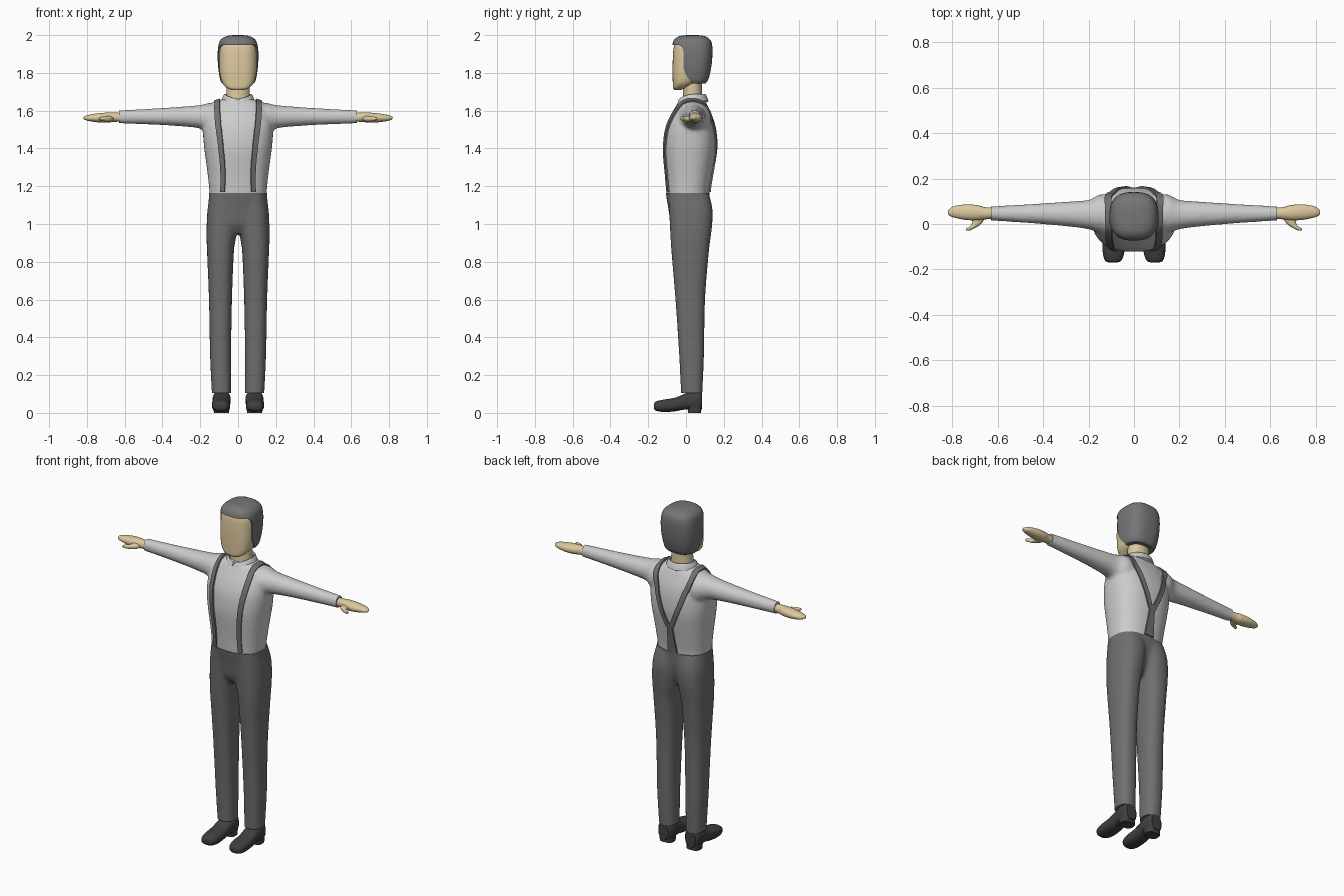
import bpy, bmesh, math
from mathutils import Vector
from mathutils.bvhtree import BVHTree

if "Cube" in bpy.data.objects:
    bpy.data.objects.remove(bpy.data.objects["Cube"])


def material(name, r, g, b):
    m = bpy.data.materials.new(name)
    m.diffuse_color = (r, g, b, 1)
    m.use_nodes = True
    m.node_tree.nodes["Principled BSDF"].inputs["Base Color"].default_value = m.diffuse_color
    return m


SKIN = material("skin", 0.72, 0.58, 0.34)
SHIRT = material("light_cloth", 0.62, 0.62, 0.62)
DARK = material("dark_cloth", 0.16, 0.16, 0.16)
HAIR = material("hair", 0.18, 0.18, 0.18)
SHOE = material("leather", 0.05, 0.05, 0.05)


def spline(pts, steps=5):
    """Catmull-Rom resampling of a list of equal-length tuples."""
    p = [Vector(a) for a in pts]
    p = [p[0] * 2 - p[1]] + p + [p[-1] * 2 - p[-2]]
    out = []
    for i in range(1, len(p) - 2):
        a, b, c, d = p[i - 1:i + 3]
        for k in range(steps):
            t = k / steps
            out.append((b * 2 + (c - a) * t + (a * 2 - b * 5 + c * 4 - d) * t * t
                        + (b * 3 - a - c * 3 + d) * t ** 3) * 0.5)
    return out + [p[-2]]


def loft(bm, axis, rings, e=2.3, sx=1, n=32, steps=5):
    """Closed skin through super-elliptic rings (t, a0, a1, b0, b1) along an axis."""
    loops = []
    for t, a0, a1, b0, b1 in spline(rings, steps):
        loop = []
        for k in range(n):
            th = 2 * math.pi * k / n
            c, s = math.cos(th), math.sin(th)
            a = (a0 + a1) / 2 + (a1 - a0) / 2 * math.copysign(abs(c) ** (2 / e), c)
            b = (b0 + b1) / 2 + (b1 - b0) / 2 * math.copysign(abs(s) ** (2 / e), s)
            x, y, z = {'x': (t, a, b), 'y': (a, t, b), 'z': (a, b, t)}[axis]
            loop.append(bm.verts.new((x * sx, y, z)))
        loops.append(loop)
    for p, q in zip(loops, loops[1:]):
        for k in range(n):
            bm.faces.new((p[k], p[(k + 1) % n], q[(k + 1) % n], q[k]))
    bm.faces.new(loops[0])
    bm.faces.new(loops[-1])


def sym(rings):
    """Rings (z, half width, y front, y back) centred on x = 0."""
    return [(z, -w, w, f, b) for z, w, f, b in rings]


def make(name, bm, mat, angle=40):
    bmesh.ops.recalc_face_normals(bm, faces=bm.faces[:])
    me = bpy.data.meshes.new(name)
    bm.to_mesh(me)
    bm.free()
    ob = bpy.data.objects.new(name, me)
    bpy.context.collection.objects.link(ob)
    me.materials.append(mat)
    smooth(ob, angle)
    return ob


def smooth(ob, angle=40):
    bpy.ops.object.select_all(action='DESELECT')
    ob.select_set(True)
    bpy.context.view_layer.objects.active = ob
    bpy.ops.object.shade_smooth_by_angle(angle=math.radians(angle))


def bake(ob):
    dg = bpy.context.evaluated_depsgraph_get()
    me = bpy.data.meshes.new_from_object(ob.evaluated_get(dg))
    ob.modifiers.clear()
    ob.data = me


def fuse(ob, cuts):
    """Melt overlapping volumes into one smooth skin, then trim with clean planes."""
    r = ob.modifiers.new("melt", 'REMESH')
    r.mode, r.voxel_size = 'VOXEL', 0.01
    s = ob.modifiers.new("relax", 'SMOOTH')
    s.factor, s.iterations = 0.5, 6
    bake(ob)
    bm = bmesh.new()
    bm.from_mesh(ob.data)
    for co, no in cuts:
        bmesh.ops.bisect_plane(bm, geom=bm.verts[:] + bm.edges[:] + bm.faces[:],
                               plane_co=co, plane_no=no, clear_outer=True)
        bmesh.ops.holes_fill(bm, edges=[e for e in bm.edges if e.is_boundary], sides=0)
    bm.to_mesh(ob.data)
    bm.free()
    smooth(ob, 50)


# Shirt: torso and both sleeves
bm = bmesh.new()
loft(bm, 'z', sym([(1.10, .15, -.10, .13), (1.165, .151, -.104, .123), (1.25, .159, -.11, .135),
                   (1.35, .172, -.12, .152), (1.42, .181, -.122, .16), (1.5, .186, -.112, .156),
                   (1.56, .178, -.09, .143), (1.61, .158, -.062, .122), (1.645, .125, -.04, .105),
                   (1.665, .07, -.02, .09)]), 2.4, n=48)
for s in (1, -1):
    loft(bm, 'x', [(.08, -.04, .13, 1.46, 1.645), (.15, -.04, .13, 1.475, 1.641), (.2, -.023, .106, 1.505, 1.63),
                   (.3, -.01, .098, 1.517, 1.621), (.45, .003, .088, 1.526, 1.611), (.67, .018, .075, 1.534, 1.6)], 2.1, s)
shirt = make("shirt", bm, SHIRT)
fuse(shirt, [((0, 0, 1.163), (0, 0, -1)), ((.63, 0, 0), (1, 0, 0)), ((-.63, 0, 0), (-1, 0, 0))])

# Trousers: hips and both legs
bm = bmesh.new()
loft(bm, 'z', sym([(.95, .08, -.05, .08), (1.0, .14, -.08, .105), (1.08, .157, -.093, .122),
                   (1.165, .153, -.107, .126), (1.22, .153, -.11, .128)]), 2.4, n=48)
for s in (1, -1):
    loft(bm, 'z', [(.07, .037, .137, -.025, .085), (.3, .037, .148, -.036, .095), (.6, .032, .154, -.056, .101),
                   (.85, .022, .164, -.077, .121), (.93, .01, .167, -.082, .131), (1.0, 0, .166, -.086, .139),
                   (1.08, -.01, .161, -.09, .14), (1.16, -.02, .148, -.095, .122)], 2.4, s)
trousers = make("trousers", bm, DARK)
fuse(trousers, [((0, 0, 1.165), (0, 0, 1)), ((0, 0, .105), (0, 0, -1))])

# Shoes with heels, hands with thumbs
for s, side in ((1, "left"), (-1, "right")):
    bm = bmesh.new()
    loft(bm, 'y', [(-.17, .075, .11, .025, .045), (-.16, .055, .128, .012, .06), (-.12, .042, .138, .005, .07),
                   (-.06, .042, .138, .008, .08), (-.01, .042, .135, .017, .1), (.03, .039, .135, .015, .117),
                   (.07, .044, .131, .013, .117), (.084, .056, .12, .02, .11)], 2.5, s)
    loft(bm, 'z', [(0, .047, .128, .012, .08), (.035, .045, .13, .008, .082)], 3, s, steps=1)
    make(side + "_shoe", bm, SHOE)
    bm = bmesh.new()
    loft(bm, 'x', [(.61, .024, .07, 1.543, 1.588), (.66, .02, .075, 1.54, 1.59), (.69, .016, .083, 1.537, 1.59),
                   (.74, .018, .086, 1.538, 1.586), (.79, .028, .079, 1.545, 1.578),
                   (.812, .037, .066, 1.552, 1.571), (.819, .045, .058, 1.558, 1.566)], 2.1, s)
    loft(bm, 'y', [(.045, .65, .71, 1.543, 1.576), (.01, .665, .712, 1.542, 1.572), (-.008, .683, .72, 1.544, 1.57),
                   (-.02, .705, .738, 1.547, 1.568), (-.029, .722, .738, 1.552, 1.563)], 2.1, s, n=20)
    make(side + "_hand", bm, SKIN)

# Neck and face
bm = bmesh.new()
loft(bm, 'z', sym([(1.62, .066, -.02, .09), (1.69, .062, -.016, .085), (1.78, .062, -.012, .085)]), 2.1)
make("neck", bm, SKIN)
bm = bmesh.new()
loft(bm, 'z', sym([(1.71, .035, -.062, -.025), (1.722, .06, -.069, .0), (1.75, .085, -.07, .05),
                   (1.8, .097, -.071, .09), (1.87, .101, -.07, .115), (1.94, .097, -.064, .115),
                   (1.97, .075, -.045, .1)]), 2.7, n=48)
make("face", bm, SKIN)

# Hair: rounded cap with the face opening cut from the side profile
bm = bmesh.new()
loft(bm, 'z', sym([(1.745, .085, -.06, .105), (1.765, .095, -.068, .118), (1.82, .104, -.075, .132),
                   (1.88, .108, -.077, .139), (1.93, .106, -.075, .14), (1.965, .098, -.068, .134),
                   (1.985, .081, -.053, .118), (1.996, .055, -.03, .094), (2.0, .025, .005, .06)]), 2.7, n=48)
hair = make("hair", bm, HAIR)
bm = bmesh.new()
edge = [(-.3, 1.945), (-.035, 1.947), (-.02, 1.935), (-.014, 1.91), (-.014, 1.83), (-.006, 1.8),
        (.012, 1.77), (.03, 1.755), (.034, 1.7), (-.3, 1.7)]
face = bm.faces.new([bm.verts.new((-.3, y, z)) for y, z in edge])
ext = bmesh.ops.extrude_face_region(bm, geom=[face])
bmesh.ops.translate(bm, vec=(.6, 0, 0), verts=[v for v in ext['geom'] if isinstance(v, bmesh.types.BMVert)])
cutter = make("face_opening_cutter", bm, HAIR)
cutter.hide_render = True
cut = hair.modifiers.new("opening", 'BOOLEAN')
cut.operation, cut.object, cut.solver = 'DIFFERENCE', cutter, 'EXACT'
bake(hair)
bpy.data.objects.remove(cutter)
smooth(hair)

# Collar: folded band with a front gap and two points
bm = bmesh.new()
prev, n = None, 60
for k in range(n + 1):
    th = math.radians(4 + 352 * k / n)
    d = min(th, 2 * math.pi - th)
    drop = .022 * max(0, 1 - abs(d - .55) / .5)
    row = []
    for r, z in ((.064, 1.635), (.066, 1.682), (.072, 1.687), (.078, 1.68), (.088 + drop * .3, 1.65 - drop),
                 (.083 + drop * .3, 1.648 - drop)):
        z -= .022 * max(0, math.cos(th)) ** 2 if z > 1.64 else 0
        row.append(bm.verts.new((r * math.sin(th), .035 - r * .95 * math.cos(th), z)))
    if prev:
        for j in range(6):
            bm.faces.new((prev[j], prev[(j + 1) % 6], row[(j + 1) % 6], row[j]))
    else:
        bm.faces.new(row)
    prev = row
bm.faces.new(prev)
make("collar", bm, SHIRT)

# Braces: ribbons laid onto the shirt surface, points are (x, y, z, width)
tree = BVHTree.FromPolygons([v.co for v in shirt.data.vertices], [p.vertices for p in shirt.data.polygons])


def ribbon(bm, pts):
    hits = []
    for p in spline(pts, 6):
        co, no, _, _ = tree.find_nearest(p.to_3d())
        hits.append((co, no, p[3]))
    prev = None
    for i, (co, no, w) in enumerate(hits):
        tan = hits[min(i + 1, len(hits) - 1)][0] - hits[max(i - 1, 0)][0]
        side = tan.cross(no).normalized() * w / 2
        row = [bm.verts.new(co + side * a + no * b) for a, b in ((-1, -.006), (1, -.006), (1, .008), (-1, .008))]
        if prev:
            for j in range(4):
                bm.faces.new((prev[j], prev[(j + 1) % 4], row[(j + 1) % 4], row[j]))
        else:
            bm.faces.new(row)
        prev = row
    bm.faces.new(prev)


bm = bmesh.new()
for s in (1, -1):
    ribbon(bm, [(s * x, y, z, w) for x, y, z, w in (
        (.09, -.12, 1.168, .024), (.088, -.13, 1.29, .026), (.098, -.13, 1.42, .028), (.112, -.12, 1.52, .03),
        (.118, -.08, 1.6, .03), (.118, -.02, 1.66, .03), (.118, .06, 1.67, .03), (.112, .13, 1.61, .03),
        (.085, .17, 1.51, .028), (.048, .18, 1.41, .027), (.01, .18, 1.32, .025))])
ribbon(bm, [(0, .18, 1.345, .03), (0, .17, 1.26, .042), (0, .14, 1.168, .06)])
make("braces", bm, DARK)
